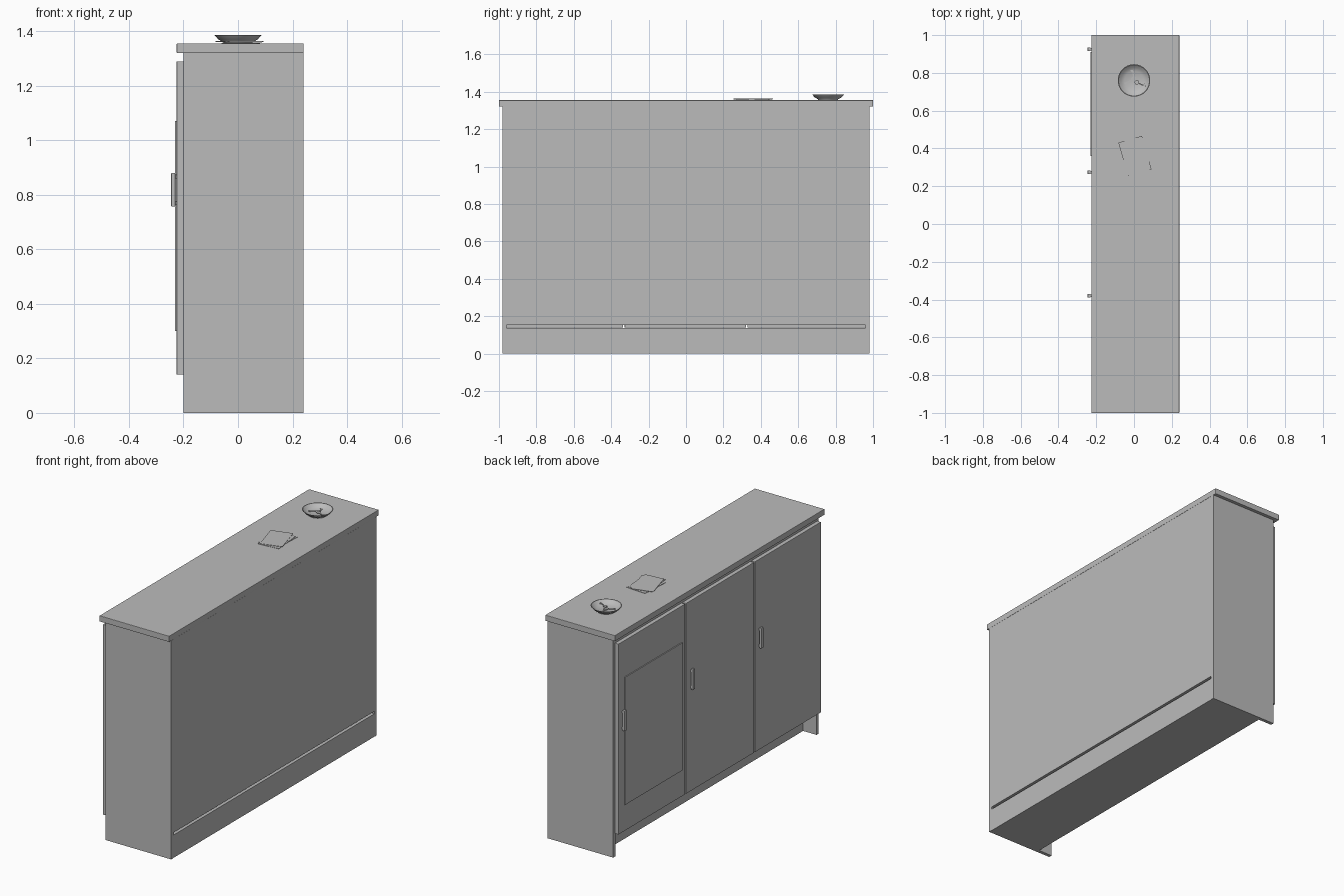
import bpy, bmesh, math
from mathutils import Matrix, Vector

if "Cube" in bpy.data.objects:
    bpy.data.objects.remove(bpy.data.objects["Cube"])

grey = bpy.data.materials.new("plain grey")
grey.diffuse_color = (0.5, 0.5, 0.5, 1)
grey.use_nodes = True
grey.node_tree.nodes["Principled BSDF"].inputs["Base Color"].default_value = grey.diffuse_color


def finish(bm, name, bevel=0.0):
    bmesh.ops.recalc_face_normals(bm, faces=bm.faces)
    me = bpy.data.meshes.new(name)
    bm.to_mesh(me)
    bm.free()
    me.materials.append(grey)
    ob = bpy.data.objects.new(name, me)
    bpy.context.collection.objects.link(ob)
    if bevel:
        mod = ob.modifiers.new("soft edges", 'BEVEL')
        mod.width, mod.segments = bevel, 2
    return ob


def add_box(bm, x, y, z, turn=0.0):
    """Box from (min, max) ranges, optionally turned about its own upright axis."""
    mid = Vector([(a + b) / 2 for a, b in (x, y, z)])
    size = [b - a for a, b in (x, y, z)]
    m = Matrix.Translation(mid) @ Matrix.Rotation(math.radians(turn), 4, 'Z') @ Matrix.Diagonal((*size, 1))
    bmesh.ops.create_cube(bm, size=1, matrix=m)


def box(name, x, y, z, bevel=0.0, turn=0.0):
    bm = bmesh.new()
    add_box(bm, x, y, z, turn)
    return finish(bm, name, bevel)


# Carcass: side panels reach the floor, plinth is set back at the door side
for side, s in (("left", 1), ("right", -1)):
    box(f"{side}_side_panel", (-0.2, 0.24), tuple(sorted((s * 0.96, s * 0.98))), (0, 1.32))
box("plinth", (-0.11, 0.239), (-0.96, 0.96), (0, 0.138))
box("carcass", (-0.199, 0.239), (-0.96, 0.96), (0.153, 1.32))
box("worktop", (-0.225, 0.24), (-1, 1), (1.32, 1.355), 0.002)

# Three doors with handles near their left edges
edges = [0.97, 0.325, -0.332, -0.97]
for i, hy in enumerate((0.925, 0.274, -0.38)):
    box(f"door_{i + 1}", (-0.225, -0.2), (edges[i + 1] + 0.004, edges[i] - 0.004), (0.14, 1.29), 0.002)
    bm = bmesh.new()
    add_box(bm, (-0.245, -0.23), (hy - 0.01, hy + 0.01), (0.757, 0.88))
    for z in (0.77, 0.867):
        add_box(bm, (-0.231, -0.224), (hy - 0.007, hy + 0.007), (z - 0.007, z + 0.007))
    finish(bm, f"handle_{i + 1}", 0.002)

# Raised panel on the first door
box("door_panel", (-0.231, -0.224), (0.36, 0.91), (0.3, 1.07))

# Loose sheets of paper
sheets = [(0.01, 0.365, -4), (0.015, 0.35, 5), (0.005, 0.36, 16)]
for i, (x, y, turn) in enumerate(sheets):
    z = 1.3555 + i * 0.003
    box(f"paper_{i + 1}", (x - 0.065, x + 0.065), (y - 0.092, y + 0.092), (z, z + 0.002), 0, turn)

# Shallow bowl turned from a profile
profile = [(0, 1.355), (0.052, 1.355), (0.054, 1.36), (0.072, 1.37), (0.086, 1.386),
           (0.082, 1.386), (0.068, 1.373), (0.05, 1.364), (0, 1.363)]
bm = bmesh.new()
verts = [bm.verts.new((r, 0.76, z)) for r, z in profile]
rim = [bm.edges.new(p) for p in zip(verts, verts[1:])]
bmesh.ops.spin(bm, geom=verts + rim, cent=(0, 0.76, 0), axis=(0, 0, 1),
               angle=math.tau, steps=32, use_duplicate=False)
bmesh.ops.remove_doubles(bm, verts=bm.verts, dist=1e-4)
bowl = finish(bm, "bowl")
bpy.context.view_layer.objects.active = bowl
bowl.select_set(True)
bpy.ops.object.shade_smooth_by_angle(angle=math.radians(40))

# Keys lying in the bowl: round bow, shaft and bit
for i, (x, y, turn) in enumerate([(0.0, 0.77, 100), (-0.005, 0.765, 205), (0.015, 0.75, -25)]):
    bm = bmesh.new()
    bmesh.ops.create_cone(bm, cap_ends=True, segments=12, radius1=0.012, radius2=0.012, depth=0.003)
    add_box(bm, (0.008, 0.05), (-0.003, 0.003), (-0.0015, 0.0015))
    add_box(bm, (0.038, 0.047), (0.002, 0.01), (-0.0015, 0.0015))
    ob = finish(bm, f"key_{i + 1}")
    ob.location = (x, y, 1.366 + i * 0.0035)
    ob.rotation_euler.z = math.radians(turn)
